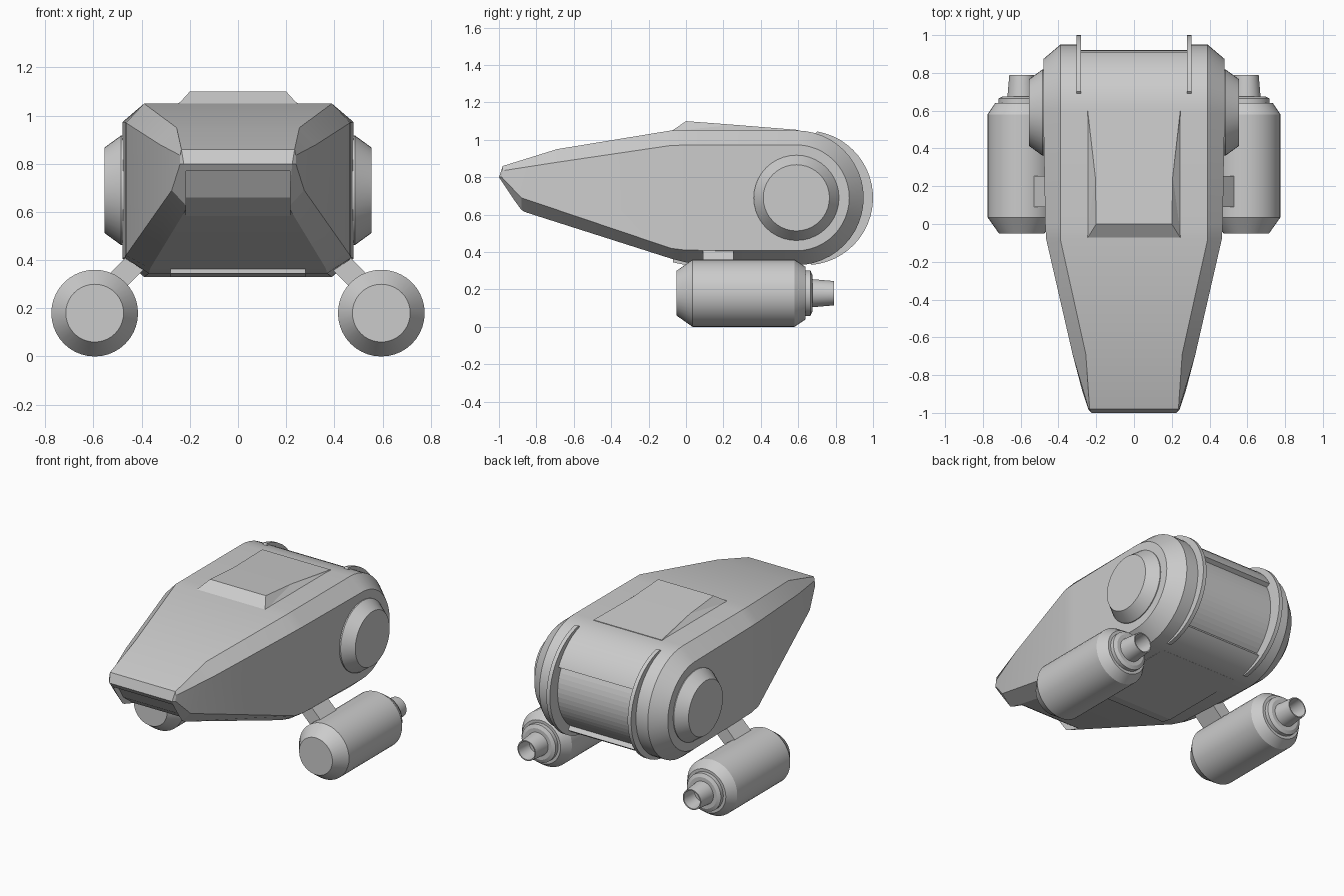
import bpy, bmesh
from math import sin, cos, pi, radians

if "Cube" in bpy.data.objects:
    bpy.data.objects.remove(bpy.data.objects["Cube"])

def finish(name, verts, faces, mirror=False, smooth=True):
    me = bpy.data.meshes.new(name)
    me.from_pydata(verts, [], faces)
    bm = bmesh.new()
    bm.from_mesh(me)
    bmesh.ops.remove_doubles(bm, verts=bm.verts, dist=1e-5)
    bmesh.ops.recalc_face_normals(bm, faces=bm.faces)
    bm.to_mesh(me)
    bm.free()
    ob = bpy.data.objects.new(name, me)
    bpy.context.collection.objects.link(ob)
    if smooth:
        bpy.ops.object.select_all(action='DESELECT')
        ob.select_set(True)
        bpy.context.view_layer.objects.active = ob
        bpy.ops.object.shade_smooth_by_angle(angle=radians(20))
    if mirror:
        ob.modifiers.new("mirror", 'MIRROR')
    return ob

def prism(name, profile, a, b, axis='x', **kw):
    """Extrude a 2D outline along x (outline is y,z) or y (outline is x,z)."""
    def put(p, t):
        return (t, p[0], p[1]) if axis == 'x' else (p[0], t, p[1])
    n = len(profile)
    verts = [put(p, t) for t in (a, b) for p in profile]
    faces = [(i, (i + 1) % n, n + (i + 1) % n, n + i) for i in range(n)]
    faces += [tuple(range(n)), tuple(range(n, 2 * n))]
    return finish(name, verts, faces, **kw)

def lathe(name, profile, centre, axis, seg=40, **kw):
    """Revolve (position, radius) points around an axis; both ends are capped."""
    verts = []
    for t, r in profile:
        for k in range(seg):
            c, s = r * cos(2 * pi * k / seg), r * sin(2 * pi * k / seg)
            verts.append((t, centre[0] + c, centre[1] + s) if axis == 'x'
                         else (centre[0] + c, t, centre[1] + s))
    n = len(profile)
    faces = [(j * seg + k, j * seg + (k + 1) % seg, (j + 1) * seg + (k + 1) % seg, (j + 1) * seg + k)
             for j in range(n - 1) for k in range(seg)]
    faces += [tuple(range(seg)), tuple(range((n - 1) * seg, n * seg))]
    return finish(name, verts, faces, **kw)

def arc(cy, cz, r, a0, a1, n):
    return [(cy + r * cos(radians(a0 + (a1 - a0) * i / (n - 1))),
             cz + r * sin(radians(a0 + (a1 - a0) * i / (n - 1)))) for i in range(n)]

CY, CZ = 0.59, 0.69

# Hull: wide centre outline and narrower side outline as (half width, y, z)
outer = [(.235, -.98, .86), (.255, -.69, .95), (.39, -.08, 1.05), (.39, 0, 1.05)]
outer += [(.39, y, z) for y, z in arc(CY, CZ, .36, 90, -90, 25)]
outer += [(.37, 0, .345), (.365, -.08, .365), (.21, -.88, .62), (.225, -1, .80)]
inner = [(.24, -.98, .835), (.325, -.69, .88), (.465, -.08, .97), (.47, 0, .972)]
inner += [(.48, y, z) for y, z in arc(CY, CZ, .283, 90, -90, 25)]
inner += [(.47, 0, .41), (.465, -.08, .42), (.275, -.88, .69), (.24, -.985, .80)]
n = len(outer)
rings = [[(s * x, y, z) for x, y, z in ring] for s, ring in
         ((-1, inner), (-1, outer), (1, outer), (1, inner))]
verts = sum(rings, [])
faces = [(k * n + i, k * n + (i + 1) % n, (k + 1) * n + (i + 1) % n, (k + 1) * n + i)
         for k in range(3) for i in range(n)]
for base in (0, 3 * n):
    for i in range(n // 2):
        q = [i, i + 1, n - 2 - i, n - 1 - i]
        faces.append(tuple(base + v for v in dict.fromkeys(q)))
hull = finish("hull", verts, faces)

# Recesses in the nose and in the rounded rear
nose_cut = prism("nose_recess_cutter", [(-1.1, .77), (-.94, .77), (-.87, .66),
                 (-.76, .58), (-.76, .5), (-1.1, .5)], -.215, .215, smooth=False)
rear_cut = prism("rear_recess_cutter", arc(CY, CZ, .5, 27, -52, 16) + arc(CY, CZ, .33, -52, 27, 16),
                 -.28, .28, smooth=False)
for cutter in (nose_cut, rear_cut):
    m = hull.modifiers.new(cutter.name, 'BOOLEAN')
    m.operation = 'DIFFERENCE'
    m.solver = 'EXACT'
    m.object = cutter
    cutter.hide_render = True
    cutter.hide_set(True)

# Crescent ribs beside the rear recess
prism("rear_rib", arc(.64, CZ, .36, 80, -85, 25) + arc(.60, CZ, .32, -85, 80, 25), .28, .305, mirror=True)

# Underside plate
prism("belly_plate", [(-.07, .37), (-.07, .345), (0, .33), (.6, .33), (.6, .37)], -.28, .28, smooth=False)

# Raised wedge on the roof
half = [(.25, -.08, 1.045), (.25, .6, 1.045), (.2, 0, 1.10), (.205, .25, 1.081), (.245, .6, 1.053)]
verts = [(s * x, y, z) for s in (1, -1) for x, y, z in half]
faces = [(0, 2, 7, 5), (2, 3, 8, 7), (3, 4, 9, 8), (4, 1, 6, 9), (0, 1, 6, 5),
         (0, 3, 2), (0, 1, 3), (1, 4, 3), (5, 7, 8), (5, 8, 6), (6, 8, 9)]
finish("roof_wedge", verts, faces, smooth=False)

# Round side bosses
lathe("side_boss", [(.46, .228), (.485, .228), (.555, .177)], (CY, CZ), 'x', mirror=True)

# Engine pods with stepped tail and hollow nozzle
lathe("engine_pod", [(-.05, .12), (.035, .18), (.58, .18), (.64, .14), (.64, .122),
                     (.665, .122), (.675, .10), (.675, .075), (.79, .065), (.79, .058), (.69, .05)],
      (.595, .18), 'y', mirror=True)

# Slanted pylons joining pods to hull
d, w = .105, .031
prism("pylon", [(.475 + d + w, .34 - d + w), (.475 - d + w, .34 + d + w),
                (.475 - d - w, .34 + d - w), (.475 + d - w, .34 - d - w)],
      .09, .255, axis='y', mirror=True, smooth=False)
